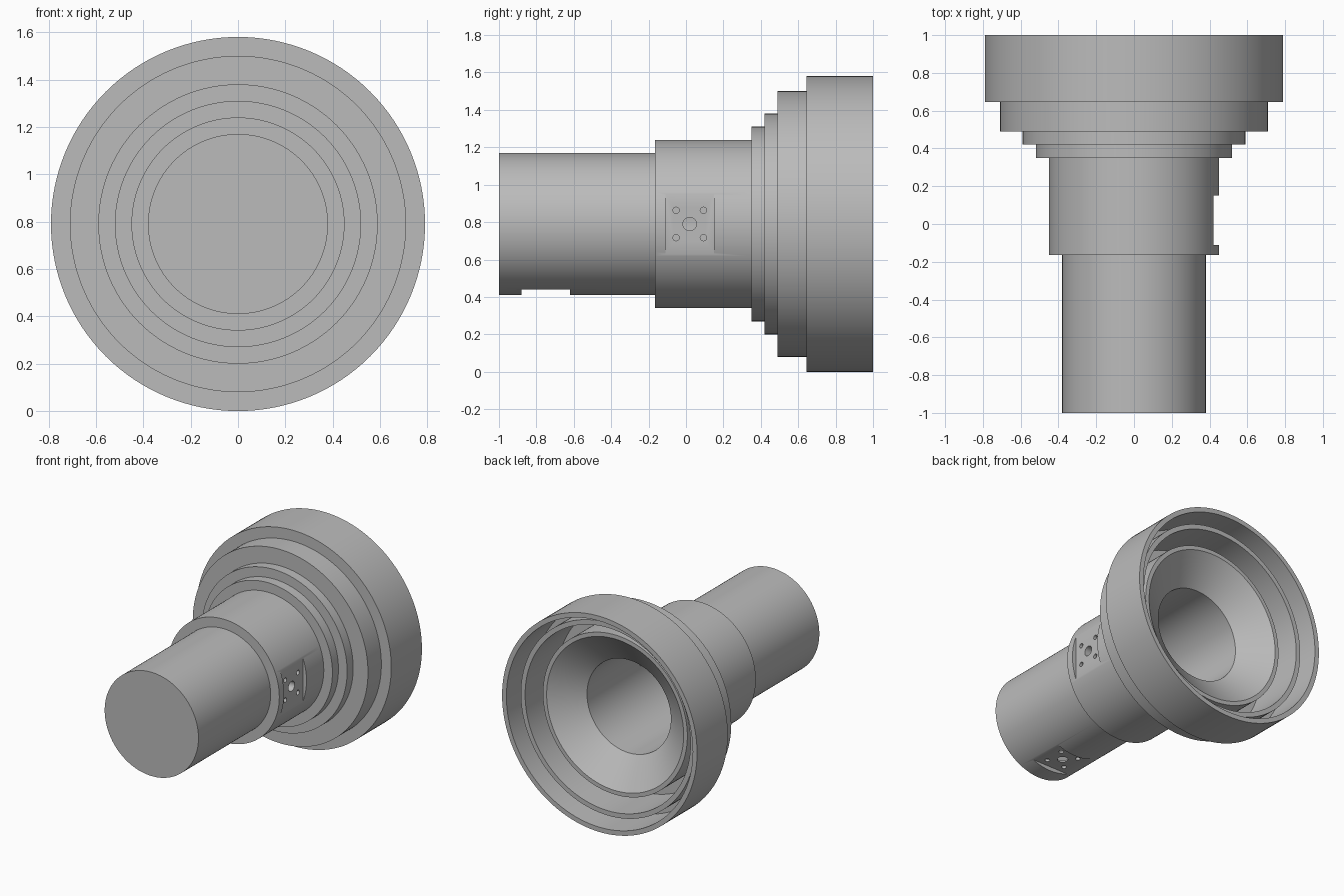
import bpy, bmesh, math
from mathutils import Matrix, Vector

if "Cube" in bpy.data.objects:
    bpy.data.objects.remove(bpy.data.objects["Cube"])

AXIS_Z = 0.79
SEGMENTS = 128

metal = bpy.data.materials.new("grey_metal")
grey = (0.5, 0.5, 0.5, 1)
metal.diffuse_color = grey
metal.use_nodes = True
metal.node_tree.nodes["Principled BSDF"].inputs["Base Color"].default_value = grey


def make_object(name, bm):
    bmesh.ops.recalc_face_normals(bm, faces=bm.faces)
    mesh = bpy.data.meshes.new(name)
    bm.to_mesh(mesh)
    bm.free()
    mesh.materials.append(metal)
    obj = bpy.data.objects.new(name, mesh)
    bpy.context.collection.objects.link(obj)
    return obj


def lathe(name, profile):
    """Revolve (radius, y) points around the horizontal axis."""
    bm = bmesh.new()
    verts = [bm.verts.new((r, y, AXIS_Z)) for r, y in profile]
    edges = [bm.edges.new(pair) for pair in zip(verts, verts[1:])]
    bmesh.ops.spin(bm, geom=verts + edges, cent=(0, 0, AXIS_Z), axis=(0, 1, 0),
                   angle=math.tau, steps=SEGMENTS, use_duplicate=False)
    bmesh.ops.remove_doubles(bm, verts=bm.verts, dist=0.0002)
    return make_object(name, bm)


def cut(target, cutter):
    mod = target.modifiers.new("cut", "BOOLEAN")
    mod.operation, mod.solver, mod.object = "DIFFERENCE", "EXACT", cutter
    bpy.context.view_layer.objects.active = target
    bpy.ops.object.modifier_apply(modifier=mod.name)
    bpy.data.objects.remove(cutter)


def box_cutter(centre, size):
    bm = bmesh.new()
    bmesh.ops.create_cube(bm, size=1, matrix=Matrix.Translation(centre) @ Matrix.Diagonal((*size, 1)))
    return make_object("pocket_cutter", bm)


def hole_cutter(centre, direction, radius, depth):
    bm = bmesh.new()
    turn = direction.to_track_quat("Z", "Y").to_matrix().to_4x4()
    bmesh.ops.create_cone(bm, cap_ends=True, segments=24, radius1=radius, radius2=radius,
                          depth=depth, matrix=Matrix.Translation(centre) @ turn)
    return make_object("hole_cutter", bm)


def port(body, direction, offset, y, hole_depth):
    """Flat square pocket with a central hole and four corner holes."""
    origin = Vector((0, y, AXIS_Z))
    size = [0.26, 0.26, 0.34]
    size = [0.2 if abs(d) > 0.5 else 0.26 if i == 1 else 0.34 for i, d in enumerate(direction)]
    cut(body, box_cutter(origin + direction * (offset + 0.1), size))
    side = direction.cross(Vector((0, 1, 0)))
    face = origin + direction * offset
    cut(body, hole_cutter(face, direction, 0.036, 0.22))
    for a in (-1, 1):
        for b in (-1, 1):
            spot = face + side * a * 0.073 + Vector((0, b * 0.073, 0))
            cut(body, hole_cutter(spot, direction, 0.017, hole_depth))


# Stepped outer wall, two ring grooves, flared mouth and closed bore
outer = [(0, -1), (0.38, -1), (0.38, -0.165), (0.45, -0.165), (0.45, 0.35),
         (0.52, 0.35), (0.52, 0.42), (0.59, 0.42), (0.59, 0.49), (0.71, 0.49),
         (0.71, 0.645), (0.79, 0.645), (0.79, 1)]
grooves = [(0.755, 1), (0.755, 0.68), (0.705, 0.68), (0.705, 0.905),
           (0.67, 0.905), (0.67, 0.53), (0.585, 0.53), (0.585, 0.82)]
mouth = [(0.555, 0.82), (0.34, 0.66), (0.34, -0.96), (0, -0.96)]
horn = lathe("stepped_horn", outer + grooves + mouth)

# Side port and underside port
port(horn, Vector((1, 0, 0)), 0.42, 0.02, 0.1)
port(horn, Vector((0, 0, -1)), 0.35, -0.75, 0.1)

# Smooth round walls with crisp steps
bpy.ops.object.select_all(action="DESELECT")
horn.select_set(True)
bpy.context.view_layer.objects.active = horn
bpy.ops.object.shade_smooth_by_angle(angle=math.radians(30))
